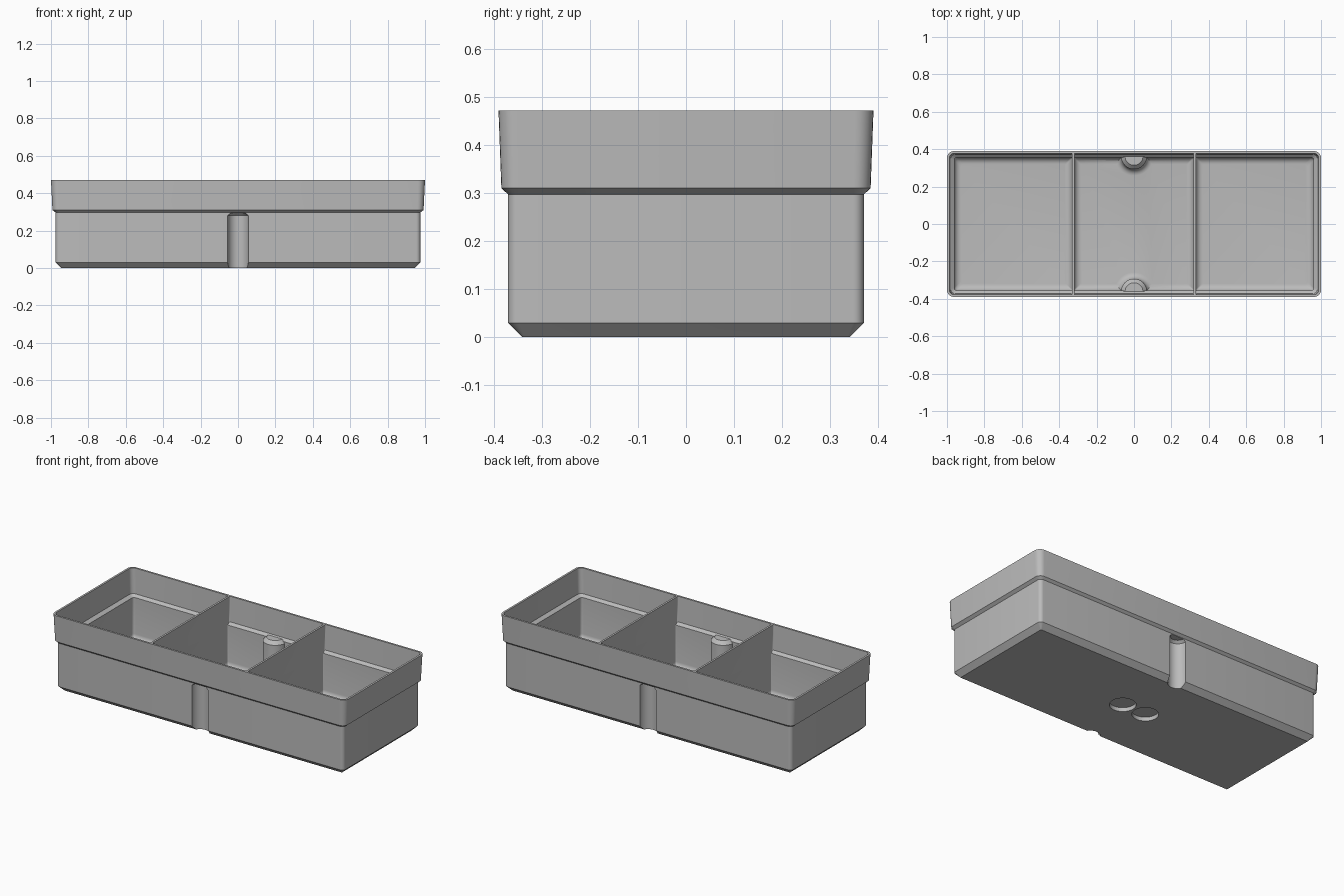
import bpy, bmesh
from math import sin, cos, pi, radians

if "Cube" in bpy.data.objects:
    bpy.data.objects.remove(bpy.data.objects["Cube"], do_unlink=True)

grey = bpy.data.materials.new("matte_grey")
grey.use_nodes = True
grey.diffuse_color = (0.5, 0.5, 0.5, 1)
grey.node_tree.nodes["Principled BSDF"].inputs["Base Color"].default_value = (0.5, 0.5, 0.5, 1)


def loft(name, rings):
    """Solid skinned through a stack of equal-length point rings, capped at both ends."""
    bm = bmesh.new()
    rows = [[bm.verts.new(p) for p in ring] for ring in rings]
    n = len(rows[0])
    for a, b in zip(rows, rows[1:]):
        for i in range(n):
            j = (i + 1) % n
            bm.faces.new((a[i], a[j], b[j], b[i]))
    bm.faces.new(rows[0][::-1])
    bm.faces.new(rows[-1])
    bmesh.ops.recalc_face_normals(bm, faces=bm.faces)
    mesh = bpy.data.meshes.new(name)
    bm.to_mesh(mesh)
    bm.free()
    mesh.materials.append(grey)
    obj = bpy.data.objects.new(name, mesh)
    bpy.context.collection.objects.link(obj)
    return obj


def rounded_rect(z, x0, x1, hy, r0, r1, steps=6):
    """Rounded rectangle with radius r0 on the x0 side and r1 on the x1 side."""
    corners = [(x1 - r1, hy - r1, r1), (x0 + r0, hy - r0, r0),
               (x0 + r0, r0 - hy, r0), (x1 - r1, r1 - hy, r1)]
    ring = []
    for k, (cx, cy, r) in enumerate(corners):
        for s in range(steps + 1):
            a = (k + s / steps) * pi / 2
            ring.append((cx + r * cos(a), cy + r * sin(a), z))
    return ring


def arc(cx, cy, r, z, start=0.0, sweep=2 * pi, steps=40):
    return [(cx + r * cos(start + sweep * i / steps),
             cy + r * sin(start + sweep * i / steps), z) for i in range(steps)]


def combine(target, tool, operation):
    mod = target.modifiers.new(operation, "BOOLEAN")
    mod.operation = operation
    mod.solver = "EXACT"
    mod.object = tool
    bpy.context.view_layer.objects.active = target
    bpy.ops.object.modifier_apply(modifier=mod.name)
    bpy.data.objects.remove(tool, do_unlink=True)


# Outer body: chamfered foot, straight lower wall, stepped and flared rim
OUTER = [(0, 0.945, 0.34, 0.004), (0.03, 0.975, 0.37, 0.022), (0.297, 0.975, 0.37, 0.022),
         (0.31, 0.992, 0.384, 0.035), (0.472, 1.0, 0.39, 0.038)]
tray = loft("divided_tray", [rounded_rect(z, -hx, hx, hy, r, r) for z, hx, hy, r in OUTER])

# Three compartments, leaving two thin dividers between them
FLOOR, FILLET, DIVIDER, HALF = 0.045, 0.035, 0.325, 0.006
WALL = [(0.303, 0.961, 0.356, 0.015), (0.318, 0.981, 0.372, 0.026), (0.5, 0.989, 0.379, 0.028)]


def compartment(side):
    def ring(z, hx, hy, r, inset=0.0):
        if side == 0:
            x0, x1, r0, r1 = HALF - DIVIDER, DIVIDER - HALF, 0.006, 0.006
        elif side > 0:
            x0, x1, r0, r1 = DIVIDER + HALF, hx, 0.006, r
        else:
            x0, x1, r0, r1 = -hx, -DIVIDER - HALF, r, 0.006
        return rounded_rect(z, x0 + inset, x1 - inset, hy - inset, r0, r1)

    rings = []
    for i in range(7):
        a = pi / 2 * (1 - i / 6)
        rings.append(ring(FLOOR + FILLET * (1 - sin(a)), 0.961, 0.356, 0.015,
                          FILLET * (1 - cos(a))))
    return loft("compartment_cutter", rings + [ring(*w) for w in WALL])


for side in (-1, 0, 1):
    combine(tray, compartment(side), "DIFFERENCE")

# Front and back: half-round posts inside, matching grooves outside
for side in (-1, 1):
    profile = [(FLOOR - 0.01, 0.069 + FILLET)]
    for i in range(7):
        a = pi / 2 * (1 - i / 6)
        profile.append((FLOOR + FILLET * (1 - sin(a)), 0.069 + FILLET * (1 - cos(a))))
    profile += [(0.293, 0.069), (0.313, 0.048)]
    start = 0 if side < 0 else pi
    post = loft("post", [arc(0, side * 0.362, r, z, start, pi * 24 / 23, 24)
                         for z, r in profile])
    combine(tray, post, "UNION")
    groove = loft("groove_cutter", [arc(0, side * 0.37, r, z)
                                    for z, r in ((-0.1, 0.055), (0.28, 0.055), (0.294, 0.04))])
    combine(tray, groove, "DIFFERENCE")

# Two shallow round sockets under the floor
for side in (-1, 1):
    socket = loft("socket_cutter", [arc(side * 0.08, 0, 0.073, z) for z in (-0.1, 0.024)])
    combine(tray, socket, "DIFFERENCE")

# Smooth curves, keep edges crisp
bpy.ops.object.select_all(action="DESELECT")
tray.select_set(True)
bpy.context.view_layer.objects.active = tray
bpy.ops.object.shade_smooth_by_angle(angle=radians(30))
